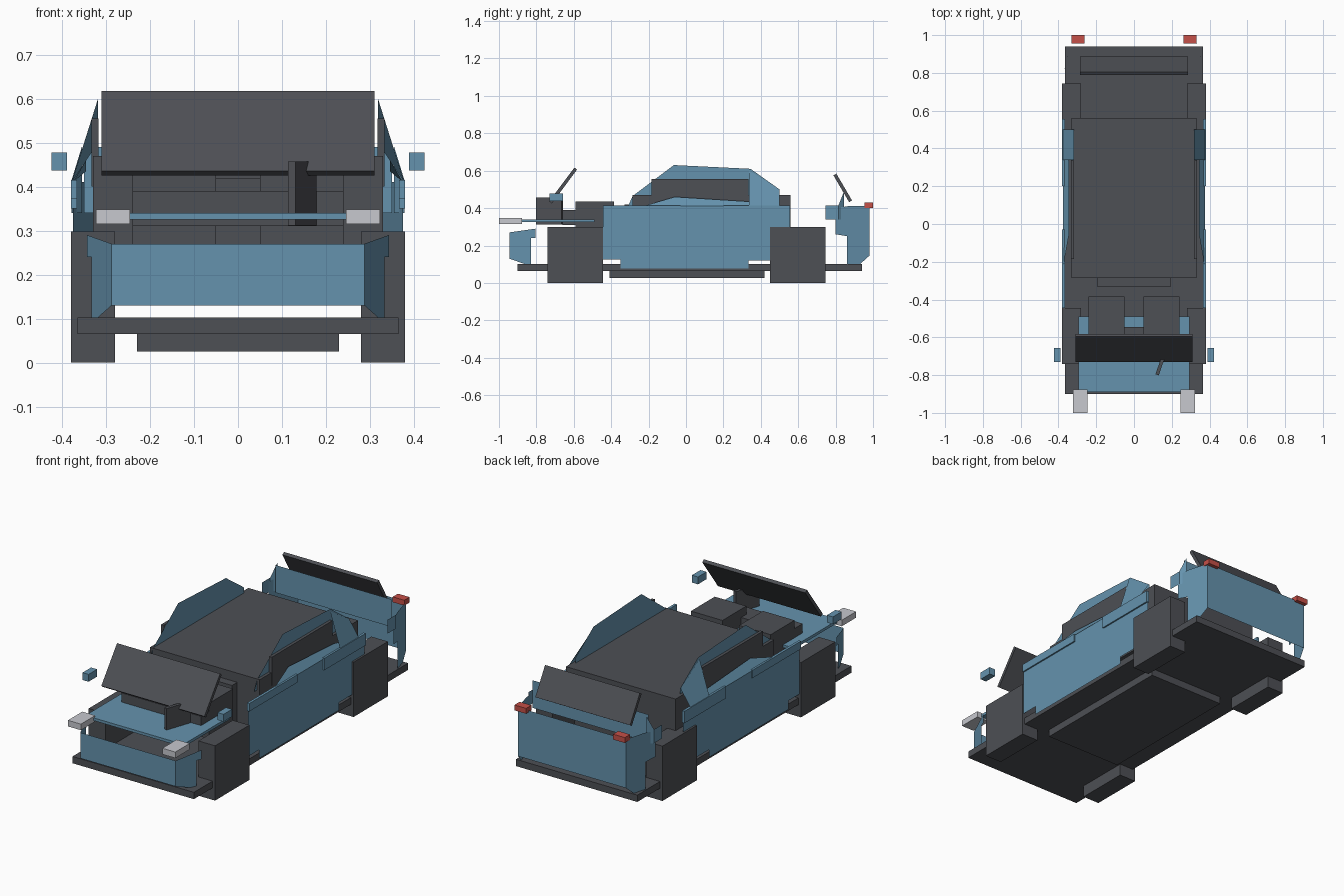
import bpy
import bmesh
import math
from mathutils import Matrix, Vector

if "Cube" in bpy.data.objects:
    bpy.data.objects.remove(bpy.data.objects["Cube"])


def material(name, rgb):
    mat = bpy.data.materials.new(name)
    mat.use_nodes = True
    mat.diffuse_color = (*rgb, 1)
    mat.node_tree.nodes["Principled BSDF"].inputs["Base Color"].default_value = (*rgb, 1)
    return mat


BLUE = material("body blue", (0.13, 0.29, 0.42))
DARK = material("dark grey", (0.075, 0.079, 0.09))
LIGHT = material("lamp grey", (0.57, 0.58, 0.62))
RED = material("tail red", (0.56, 0.08, 0.065))


def finish(name, bm, mat, mirror=False):
    mesh = bpy.data.meshes.new(name)
    bm.to_mesh(mesh)
    bm.free()
    mesh.materials.append(mat)
    obj = bpy.data.objects.new(name, mesh)
    bpy.context.collection.objects.link(obj)
    if mirror:
        obj.modifiers.new("Mirror", "MIRROR").use_clip = False
    return obj


def box(name, mat, x, y, z, mirror=False):
    """Box between the given (low, high) limits."""
    bm = bmesh.new()
    bmesh.ops.create_cube(bm, size=1)
    lims = (x, y, z)
    for v in bm.verts:
        v.co = [lo + (c + 0.5) * (hi - lo) for c, (lo, hi) in zip(v.co, lims)]
    return finish(name, bm, mat, mirror)


def slab(name, mat, centre, size, axis, angle):
    """Thin box turned about one axis."""
    bm = bmesh.new()
    bmesh.ops.create_cube(bm, size=1)
    turn = Matrix.Rotation(angle, 4, axis)
    bm.transform(Matrix.Translation(centre) @ turn @ Matrix.Diagonal((*size, 1)))
    return finish(name, bm, mat)


def sheet(name, mat, *faces, mirror=True):
    """Open sheet metal made of flat polygons, facing outwards."""
    bm = bmesh.new()
    for pts in faces:
        face = bm.faces.new([bm.verts.new(p) for p in pts])
        face.normal_update()
        mid = face.calc_center_median()
        if face.normal.dot(Vector((mid.x, mid.y * 0.3, 0.1))) < 0:
            face.normal_flip()
    bmesh.ops.remove_doubles(bm, verts=bm.verts, dist=0.0005)
    return finish(name, bm, mat, mirror)


def profile(x, pts):
    """Side profile (y, z) placed on x; x may depend on y and z."""
    return [(x(y, z) if callable(x) else x, y, z) for y, z in pts]


# Chassis and wheels
box("chassis", DARK, (-0.365, 0.365), (-0.90, 0.94), (0.065, 0.102))
box("under_tray", DARK, (-0.23, 0.23), (-0.41, 0.42), (0.025, 0.065))
box("front_wheels", DARK, (0.28, 0.38), (-0.74, -0.445), (0, 0.298), True)
box("rear_wheels", DARK, (0.28, 0.38), (0.45, 0.745), (0, 0.298), True)

# Cabin and interior
box("cabin", DARK, (-0.33, 0.33), (-0.285, 0.56), (0.15, 0.47))
box("centre_console", DARK, (-0.195, 0.195), (-0.33, -0.28), (0.2, 0.42))
box("seats", DARK, (0.05, 0.24), (-0.59, -0.385), (0.24, 0.435), True)
box("dashboard", DARK, (-0.24, 0.24), (-0.66, -0.545), (0.31, 0.39))
slab("steering_wheel", DARK, (0.146, -0.73, 0.384), (0.018, 0.145, 0.145), "Z", -math.atan2(0.045, 0.13))
box("side_windows", DARK, (0.317, 0.333), (-0.185, 0.335), (0.4, 0.555), True)

# Windscreen and rear window
slab("windscreen", DARK, (0, -0.657, 0.521), (0.62, 0.018, 0.226), "X", -math.atan2(0.133, 0.178))
slab("rear_window", DARK, (0, 0.838, 0.508), (0.57, 0.018, 0.166), "X", math.atan2(0.082, 0.14))

# Bonnet, mirrors and lamps
box("bonnet", BLUE, (-0.295, 0.295), (-0.89, -0.49), (0.325, 0.34))
box("door_mirrors", BLUE, (0.388, 0.424), (-0.73, -0.657), (0.437, 0.477), True)
box("headlamps", LIGHT, (0.245, 0.323), (-1.0, -0.877), (0.315, 0.348), True)
box("tail_lamps", RED, (0.262, 0.332), (0.955, 1.0), (0.4, 0.429), True)

# Front bumper: flat centre and swept ends
sheet("front_bumper", BLUE,
      [(-0.287, -0.945, 0.13), (0.287, -0.945, 0.13), (0.287, -0.945, 0.27), (-0.287, -0.945, 0.27)],
      mirror=False)
sheet("front_bumper_ends", BLUE,
      profile(lambda y, z: 0.287 + (y + 0.945) * 0.4,
              [(-0.945, 0.13), (-0.86, 0.10), (-0.83, 0.10), (-0.83, 0.24),
               (-0.805, 0.24), (-0.805, 0.29), (-0.945, 0.27)]))

# Rear bumper, boot panel and corner pieces
sheet("rear_bumper", BLUE,
      [(-0.325, 0.98, 0.145), (0.325, 0.98, 0.145), (0.325, 0.98, 0.41), (-0.325, 0.98, 0.41)],
      mirror=False)
sheet("rear_bumper_ends", BLUE,
      profile(lambda y, z: 0.325 + (0.98 - y) * 0.28,
              [(0.98, 0.145), (0.93, 0.10), (0.86, 0.10), (0.86, 0.25), (0.80, 0.26),
               (0.80, 0.40), (0.865, 0.41), (0.98, 0.41)]))
sheet("boot_panel", BLUE,
      [(-0.35, 0.82, 0.34), (0.35, 0.82, 0.34), (0.35, 0.82, 0.49), (-0.35, 0.82, 0.49)],
      mirror=False)
sheet("boot_corners", BLUE,
      profile(0.378, [(0.745, 0.34), (0.815, 0.34), (0.815, 0.415), (0.745, 0.415)]),
      [(0.378, 0.815, 0.34), (0.378, 0.815, 0.415), (0.355, 0.845, 0.49), (0.355, 0.845, 0.34)])

# Body sides with raised fender strips
sheet("body_sides", BLUE,
      profile(0.372, [(-0.445, 0.125), (-0.35, 0.125), (-0.35, 0.078), (0.335, 0.078),
                      (0.335, 0.12), (0.45, 0.12), (0.45, 0.3), (0.555, 0.3),
                      (0.555, 0.412), (-0.445, 0.412)]))
box("front_side_strips", BLUE, (0.366, 0.38), (-0.445, -0.03), (0.372, 0.415), True)
box("rear_side_strips", BLUE, (0.366, 0.38), (0.2, 0.555), (0.35, 0.415), True)
sheet("window_sills", BLUE,
      [(0.375, -0.23, 0.41), (0.375, 0.5, 0.41), (0.345, 0.335, 0.435), (0.345, -0.06, 0.46)])

# Roof side frames and rear pillars
sheet("roof_sides", BLUE,
      profile(0.314, [(-0.31, 0.41), (-0.285, 0.465), (-0.065, 0.63), (0.345, 0.61),
                      (0.5, 0.5), (0.5, 0.41)]))
sheet("rear_pillars", BLUE,
      [(0.318, 0.338, 0.6), (0.318, 0.5, 0.5), (0.378, 0.5, 0.41), (0.378, 0.338, 0.41)])
